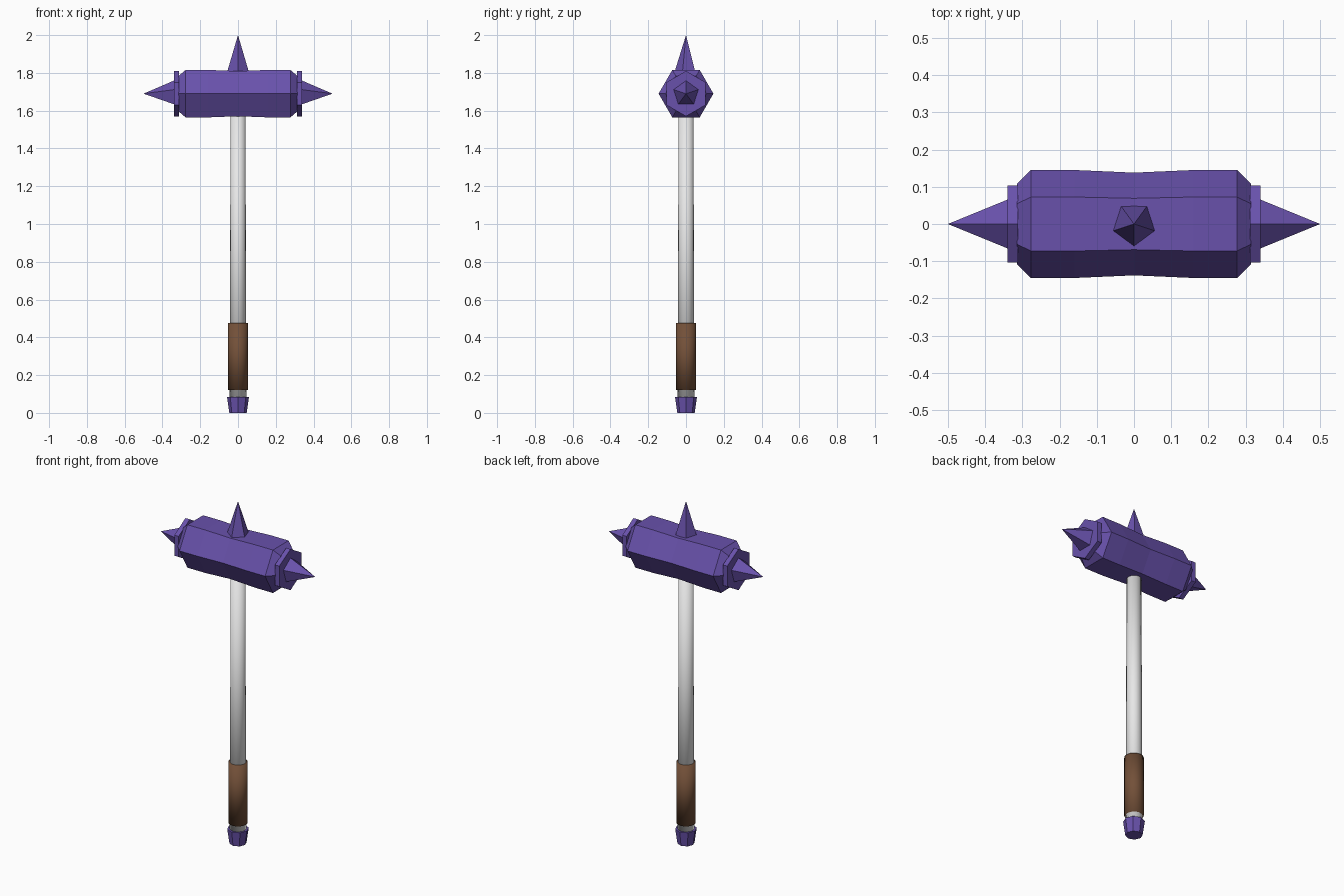
import bpy
from math import sin, cos, tau, pi

cube = bpy.data.objects.get("Cube")
if cube:
    bpy.data.objects.remove(cube, do_unlink=True)


def material(name, rgb):
    mat = bpy.data.materials.new(name)
    mat.use_nodes = True
    colour = (*rgb, 1)
    mat.diffuse_color = colour
    mat.node_tree.nodes["Principled BSDF"].inputs["Base Color"].default_value = colour
    return mat


purple = material("purple metal", (0.14, 0.083, 0.41))
silver = material("pale silver", (0.8, 0.8, 0.8))
leather = material("brown leather", (0.17, 0.08, 0.04))


def loft(name, profile, sides, mat, turn=0.0, axis="z", centre=0.0, smooth=False):
    """Sweep (position, radius) rings along an axis; radius 0 makes a point."""
    verts, faces, rings = [], [], []
    for pos, radius in profile:
        ring = []
        for i in range(sides if radius else 1):
            a = turn + tau * i / sides
            u, v = radius * cos(a), radius * sin(a)
            ring.append(len(verts))
            verts.append((u, v, pos) if axis == "z" else (pos, u, v + centre))
        rings.append(ring)
    for low, high in zip(rings, rings[1:]):
        for i in range(sides):
            j = (i + 1) % sides
            if len(high) == 1:
                faces.append((low[i], low[j], high[0]))
            else:
                faces.append((low[i], low[j], high[j], high[i]))
    faces.append(rings[0][::-1])
    if len(rings[-1]) > 1:
        faces.append(rings[-1])
    mesh = bpy.data.meshes.new(name)
    mesh.from_pydata(verts, [], faces)
    mesh.materials.append(mat)
    mesh.polygons.foreach_set("use_smooth", [smooth] * len(faces))
    obj = bpy.data.objects.new(name, mesh)
    bpy.context.collection.objects.link(obj)
    return obj


HEAD_Z = 1.69

# Handle, grip and pommel
loft("handle", [(0.07, 0.045), (1.63, 0.039)], 16, silver, smooth=True)
loft("grip", [(0.12, 0.052), (0.475, 0.052)], 16, leather, smooth=True)
loft("pommel", [(0, 0.046), (0.085, 0.058)], 8, purple)

# Hexagonal head with a slight waist and chamfered ends
half = [(0.16, 0.145), (0.277, 0.145), (0.315, 0.108)]
profile = [(-x, r) for x, r in reversed(half)] + [(0, 0.138)] + half
loft("hammer_head", profile, 6, purple, axis="x", centre=HEAD_Z)

# Collar and spike on each end; the right pair mirrors the left
for side, s in (("left", 1), ("right", -1)):
    collar = loft(side + "_collar", [(0.312, 0.12), (0.34, 0.12)], 6, purple, pi / 6, "x", HEAD_Z)
    spike = loft(side + "_spike", [(0.335, 0.071), (0.5, 0)], 5, purple, pi / 2, "x", HEAD_Z)
    if s < 0:
        for part in (collar, spike):
            for v in part.data.vertices:
                v.co.x *= -1
            part.data.flip_normals()

# Top spike
loft("top_spike", [(1.80, 0.062), (2.0, 0)], 5, purple, -pi / 2)
